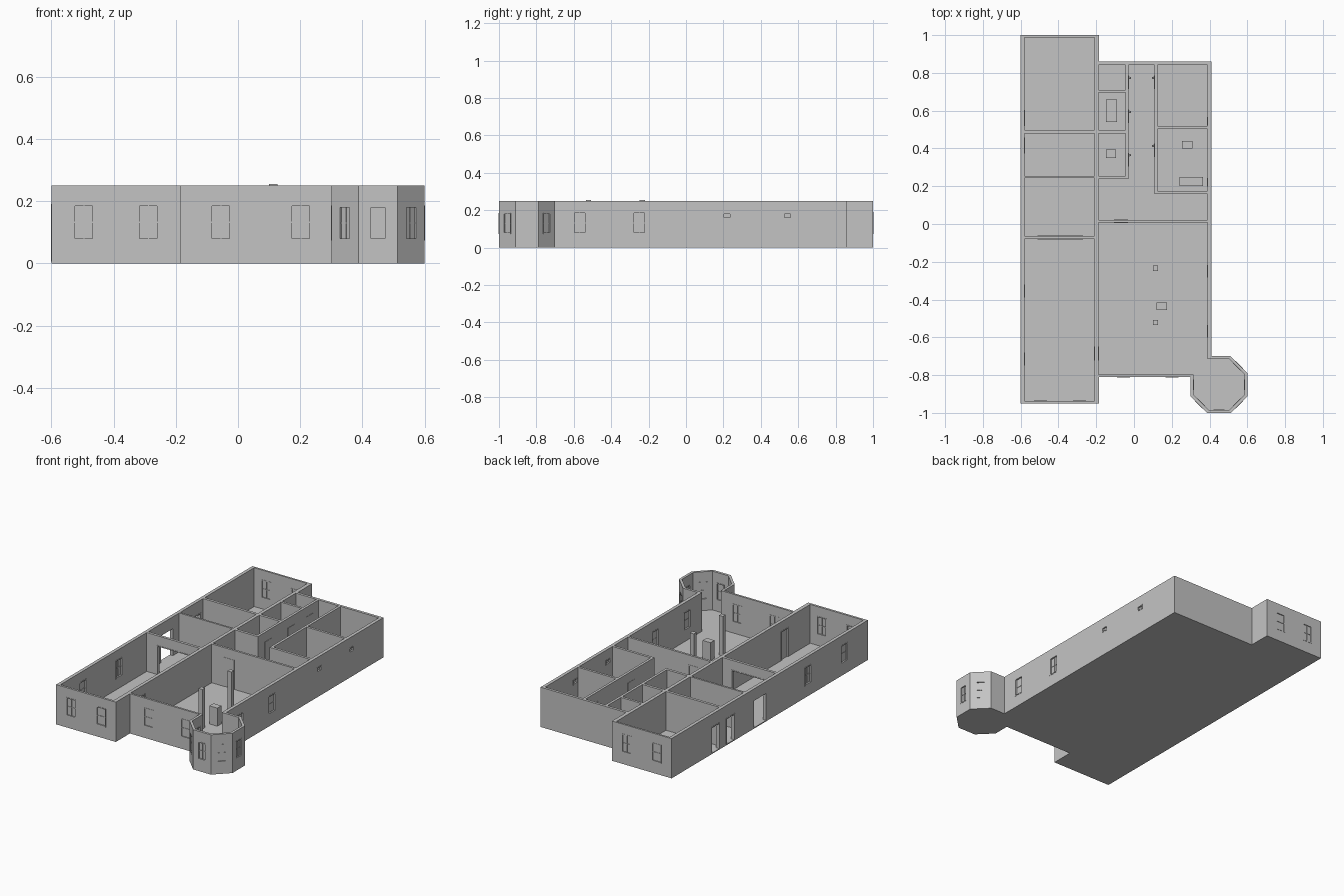
import bpy, bmesh, math
from mathutils import Matrix, Vector

if "Cube" in bpy.data.objects:
    bpy.data.objects.remove(bpy.data.objects["Cube"])

H, FLOOR = 0.25, 0.006

grey = bpy.data.materials.new("plaster grey")
grey.diffuse_color = (0.55, 0.55, 0.55, 1)
grey.use_nodes = True
grey.node_tree.nodes["Principled BSDF"].inputs["Base Color"].default_value = grey.diffuse_color


def add_prism(bm, pts, z0, z1):
    face = bm.faces.new([bm.verts.new((x, y, z0)) for x, y in pts])
    out = bmesh.ops.extrude_face_region(bm, geom=[face])
    bmesh.ops.translate(bm, vec=(0, 0, z1 - z0),
                        verts=[v for v in out["geom"] if isinstance(v, bmesh.types.BMVert)])


def add_box(bm, m, x0, x1, y0, y1, z0, z1):
    size = Matrix.Diagonal((x1 - x0, y1 - y0, z1 - z0, 1))
    mid = Matrix.Translation(((x0 + x1) / 2, (y0 + y1) / 2, (z0 + z1) / 2))
    bmesh.ops.create_cube(bm, size=1, matrix=m @ mid @ size)


def finish(bm, name):
    bmesh.ops.recalc_face_normals(bm, faces=bm.faces)
    me = bpy.data.meshes.new(name)
    bm.to_mesh(me)
    bm.free()
    me.materials.append(grey)
    ob = bpy.data.objects.new(name, me)
    bpy.context.collection.objects.link(ob)
    return ob


def rect(x0, x1, y0, y1):
    return [(x0, y0), (x1, y0), (x1, y1), (x0, y1)]


def place(x, y, deg):
    return Matrix.Translation((x, y, 0)) @ Matrix.Rotation(math.radians(deg), 4, "Z")


# Solid outline of the house with the octagonal corner turret
bm = bmesh.new()
add_prism(bm, [(-.6, -.95), (-.185, -.95), (-.185, -.81), (.30, -.81), (.30, -.912),
               (.388, -1), (.512, -1), (.60, -.912), (.60, -.788), (.512, -.70),
               (.41, -.70), (.41, .86), (-.185, .86), (-.185, 1), (-.6, 1)], 0, H)
house = finish(bm, "house_walls_and_floor")

# Rooms hollowed out of the solid
rooms = [rect(-.579, -.209, .497, .988), rect(-.579, -.209, .255, .48),
         rect(-.579, -.209, -.063, .243), rect(-.579, -.209, -.936, -.08),
         rect(-.188, -.045, .71, .843), rect(-.188, -.045, .497, .695),
         rect(-.188, -.045, .255, .48),
         rect(.124, .389, .518, .843), rect(.124, .389, .175, .503),
         # hallway
         [(-.188, .021), (.389, .021), (.389, .159), (.108, .159), (.108, .843),
          (-.029, .843), (-.029, .238), (-.188, .238)],
         # main room running into the turret
         [(-.188, -.797), (.316, -.797), (.316, -.9055), (.3945, -.984), (.5055, -.984),
          (.584, -.9055), (.584, -.7945), (.5055, -.716), (.389, -.716),
          (.389, .007), (-.188, .007)]]
bm = bmesh.new()
for r in rooms:
    add_prism(bm, r, FLOOR, H + .1)
room_cutter = finish(bm, "room_cutter")

# Openings: matrix, width, z0, z1, wall thickness, kind
W0, W1, WW = .074, .19, .068
openings = []
for x in (-.495, -.288):
    openings.append((place(x, -.943, 0), WW, W0, W1, .014, "window"))
    openings.append((place(x, .994, 0), WW, W0, W1, .012, "window"))
for x in (-.055, .202):
    openings.append((place(x, -.8035, 0), WW, W0, W1, .013, "window"))
for y in (-.568, -.25):
    openings.append((place(.3995, y, 90), WW, W0, W1, .021, "window"))
for y in (-.355, -.715):
    openings.append((place(-.5895, y, 90), WW, W0, W1, .021, "window"))
for y in (.22, .543):
    openings.append((place(.3995, y, 90), .045, .155, .187, .021, "vent"))
for deg in (-180, -135, -90, -45, 0, 45):      # turret windows
    a = math.radians(deg)
    openings.append((place(.45 + .142 * math.cos(a), -.85 + .142 * math.sin(a), deg + 90),
                     .056, W0, W1 - .004, .016, "window"))
for y in (.415, .562):                         # narrow side doorways
    openings.append((place(-.5895, y, 90), .085, FLOOR, .17, .021, "frame"))
openings.append((place(-.5895, .12, 90), .12, FLOOR, .175, .021, "open"))
openings.append((place(-.39, -.0715, 0), .24, FLOOR, W1, .017, "frame"))
openings.append((place(-.1985, -.685, 90), .075, FLOOR, W1, .021, "door"))
openings.append((place(-.068, .014, 0), .075, FLOOR, W1, .014, "door"))

cut, frames, panes, doors = (bmesh.new() for _ in range(4))
for m, w, z0, z1, t, kind in openings:
    h, d, f = w / 2, t / 2 + .0015, .006
    add_box(cut, m, -h, h, -t / 2 - .008, t / 2 + .008, z0, z1)
    if kind == "open":
        continue
    # frame ring
    for s in (-1, 1):
        a, b = sorted((s * h, s * (h - f)))
        add_box(frames, m, a, b, -d, d, z0, z1)
    add_box(frames, m, -h + f, h - f, -d, d, z1 - f, z1)
    if kind in ("window", "vent"):
        add_box(frames, m, -h + f, h - f, -d, d, z0, z0 + f)
        add_box(panes, m, -h + f, h - f, -.002, .002, z0 + f, z1 - f)
    if kind == "window":                       # glazing bars
        add_box(frames, m, -.0015, .0015, -.004, .004, z0 + f, z1 - f)
        zm = (z0 + z1) / 2
        add_box(frames, m, -h + f, h - f, -.0045, .0045, zm - .002, zm + .002)
    if kind == "door":
        add_box(doors, m, -h + f, h - f, -.004, .004, z0, z1 - f)
opening_cutter = finish(cut, "opening_cutter")

# Cut rooms and openings, then remove the cutters
for c in (room_cutter, opening_cutter):
    mod = house.modifiers.new(c.name, "BOOLEAN")
    mod.operation, mod.solver, mod.object = "DIFFERENCE", "EXACT", c
deps = bpy.context.evaluated_depsgraph_get()
house.data = bpy.data.meshes.new_from_object(house.evaluated_get(deps))
house.modifiers.clear()
for c in (room_cutter, opening_cutter):
    bpy.data.objects.remove(c)

# Closed hallway doors as thin plates with round knobs
knobs = bmesh.new()
for x, y, s in ((-.029, .75, 1), (-.029, .57, 1), (-.029, .34, 1),
                (.108, .75, -1), (.108, .39, -1)):
    a, b = sorted((x - s * .001, x + s * .002))
    add_box(doors, Matrix(), a, b, y - .035, y + .035, FLOOR, W1)
    bmesh.ops.create_uvsphere(knobs, u_segments=10, v_segments=6, radius=.006,
                              matrix=Matrix.Translation((x + s * .007, y + .024, .09)))
finish(frames, "window_and_door_frames")
finish(panes, "window_panes")
finish(doors, "door_panels")
finish(knobs, "door_knobs")

# Free-standing columns, hearth block and low room fixtures
for name, x0, x1, y0, y1, top in (
        ("rear_column", .1, .127, -.248, -.22, .255),
        ("front_column", .1, .127, -.535, -.508, .255),
        ("hearth_block", .12, .175, -.455, -.415, .12),
        ("bath_tub", -.148, -.09, .54, .66, .05),
        ("small_basin", -.148, -.094, .35, .395, .06),
        ("washroom_basin", .254, .311, .4, .44, .06),
        ("washroom_bath", .242, .364, .2, .25, .05)):
    bm = bmesh.new()
    add_box(bm, Matrix(), x0, x1, y0, y1, FLOOR - .002, top)
    finish(bm, name)
